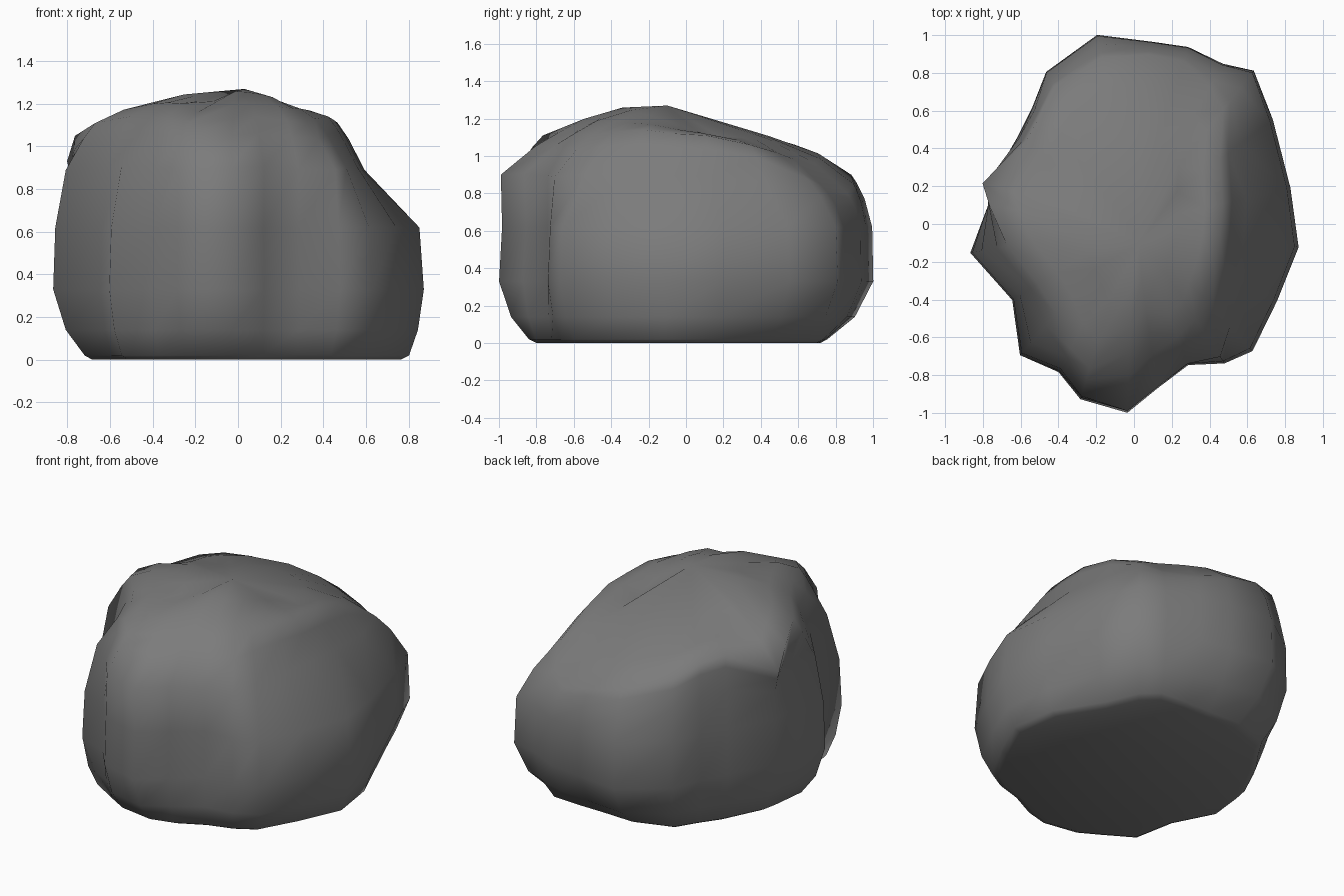
import bpy
import bmesh
from math import sin, cos, exp, radians

cube = bpy.data.objects.get("Cube")
if cube:
    bpy.data.objects.remove(cube, do_unlink=True)

# Stone material
stone = bpy.data.materials.new("dark grey stone")
stone.use_nodes = True
grey = (0.2, 0.2, 0.2, 1)
stone.diffuse_color = grey
shader = next(n for n in stone.node_tree.nodes if n.type == "BSDF_PRINCIPLED")
shader.inputs["Base Color"].default_value = grey
shader.inputs["Roughness"].default_value = 0.9

# Directions of the ridges and hollows, counter-clockwise from +x
bearing = [-8, 13, 37, 52, 61, 73, 85, 101, 120, 131, 143, 165,
           173, 190, 212, 229, 243, 253, 268, 278, 291, 303, 313, 332]
# Distances from the axis at foot, waist and shoulder
foot = [.81, .78, .74, .82, .84, .78, .75, .77, .78, .72, .7, .7,
        .7, .73, .7, .83, .82, .84, .84, .81, .77, .8, .82, .78]
waist = [.88, .85, .92, 1.03, .97, .98, .97, 1.02, .93, .82, .77, .79,
         .78, .88, .76, .92, .88, .97, 1, .88, .8, .88, .92, .86]
shoulder = [.46, .48, .57, .77, .83, .9, .9, .9, .84, .76, .72, .83,
            .77, .68, .6, .63, .74, .8, .68, .58, .64, .6, .53, .48]
# Height of the shoulder edge
edge = [1.12, 1.11, 1.06, .92, .84, .8, .85, .9, .98, 1.04, 1.06, .93,
        1.05, 1.11, 1.14, 1.14, 1.13, 1.12, 1.13, 1.14, 1.12, 1.11, 1.13, 1.14]
# How far each flank has leaned in from waist to shoulder, half way up
lean = [.7, .65, .6, .45, .4, .4, .4, .4, .5, .3, .2, .1,
        .2, .3, .3, .3, .15, .1, .03, .02, .05, .15, .45, .6]


def mix(a, b, t):
    return a + (b - a) * t


def column(angle, f, w, r, h, tilt):
    """Points from the underside up to the crown in one direction."""
    c, s = cos(radians(angle)), sin(radians(angle))
    top = 1.18 - .08 * s - .03 * c
    pairs = [
        (f * .95, 0),
        (f, .02),
        (mix(f, w, .6), .14),
        (w, .33),
        (mix(w, r, .05), .62),
        (mix(w, r, tilt), mix(.62, h, .55)),
        (mix(w, r, mix(tilt, 1, .6)), mix(.62, h, .85)),
        (r, h),
        (r * .8, mix(h, top, .55)),
        (r * .5, top),
    ]
    return [(q * c, q * s, z) for q, z in pairs]


# Boulder body, lofted ring by ring
bm = bmesh.new()
columns = [[bm.verts.new(p) for p in column(*shape)]
           for shape in zip(bearing, foot, waist, shoulder, edge, lean)]
crown = bm.verts.new((.03, -.1, 1.27))
for i, a in enumerate(columns):
    b = columns[(i + 1) % len(columns)]
    for k in range(len(a) - 1):
        bm.faces.new((a[k], b[k], b[k + 1], a[k + 1]))
    bm.faces.new((a[-1], b[-1], crown))
bm.faces.new([col[0] for col in reversed(columns)])

# Shallow groove running back over the crown
for v in bm.verts:
    if v.co.z > 1.1 and v.co.y < .1:
        v.co.z -= .06 * exp(-((v.co.x + .14) / .07) ** 2)

bmesh.ops.recalc_face_normals(bm, faces=bm.faces)
mesh = bpy.data.meshes.new("boulder")
bm.to_mesh(mesh)
bm.free()
mesh.materials.append(stone)
boulder = bpy.data.objects.new("boulder", mesh)
bpy.context.collection.objects.link(boulder)

# Smooth faces, with only the sharpest ridges kept
bpy.ops.object.select_all(action="DESELECT")
boulder.select_set(True)
bpy.context.view_layer.objects.active = boulder
bpy.ops.object.shade_smooth_by_angle(angle=radians(70))
